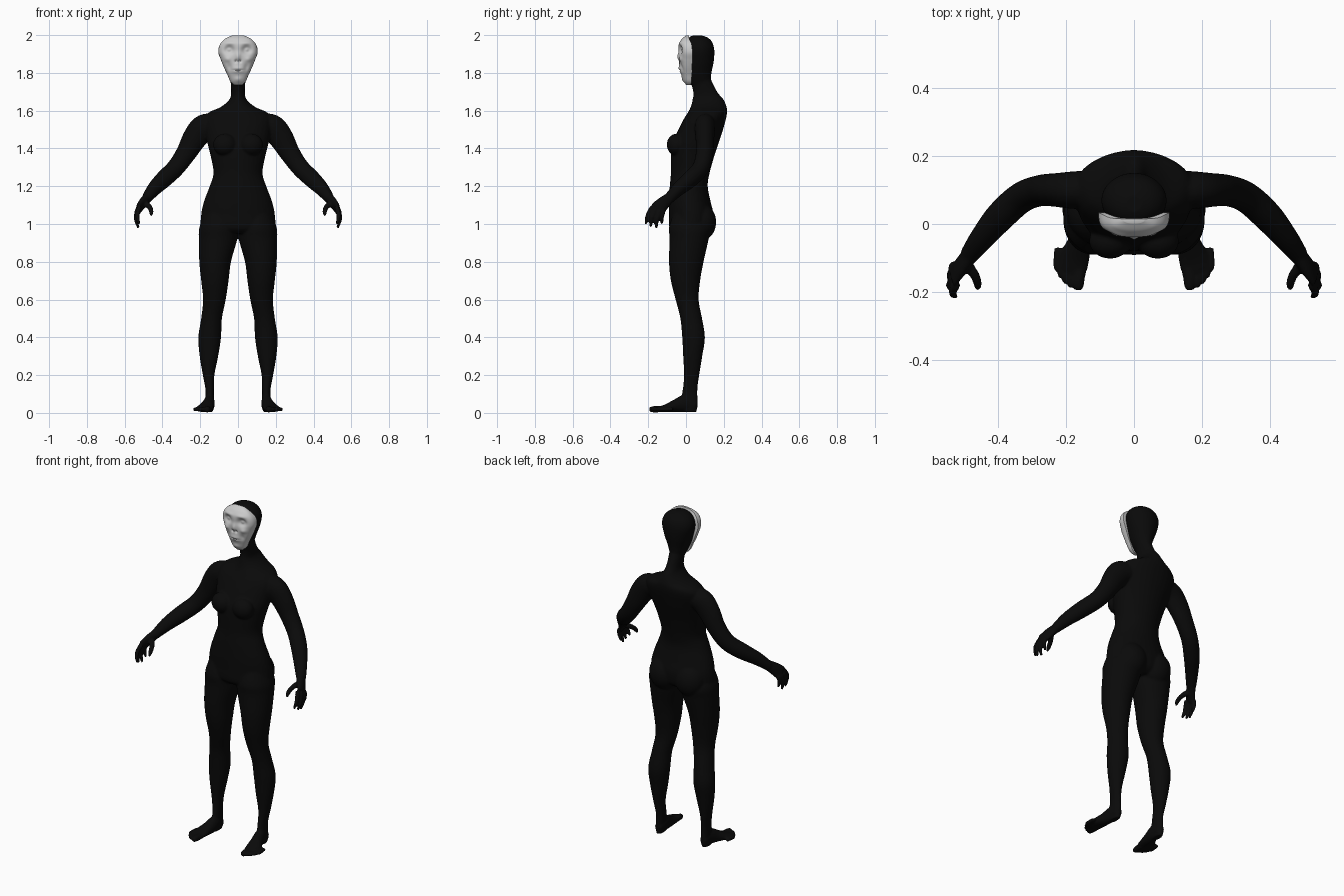
import bpy, bmesh, math
from mathutils import Vector


def material(name, value):
    m = bpy.data.materials.new(name)
    m.diffuse_color = (value, value, value, 1)
    return m


def spline(rows, k=6):
    """Resample rows of numbers along a smooth curve."""
    out = []
    for i in range(len(rows) - 1):
        a, b, c, d = (rows[max(i - 1, 0)], rows[i], rows[i + 1],
                      rows[min(i + 2, len(rows) - 1)])
        for s in range(k):
            t = s / k
            out.append([0.5 * (2 * q + (r - p) * t + (2 * p - 5 * q + 4 * r - w) * t * t
                               + (3 * q - p - 3 * r + w) * t ** 3)
                        for p, q, r, w in zip(a, b, c, d)])
    out.append(list(rows[-1]))
    return out


def loft(bm, rings):
    """Skin a list of closed rings and cap both ends."""
    vs = [[bm.verts.new(p) for p in ring] for ring in rings]
    n = len(vs[0])
    for a, b in zip(vs, vs[1:]):
        for j in range(n):
            bm.faces.new((a[j], a[(j + 1) % n], b[(j + 1) % n], b[j]))
    bm.faces.new(vs[0][::-1])
    bm.faces.new(vs[-1])


def oval(c, u, v, n=32):
    return [c + u * math.cos(2 * math.pi * j / n) + v * math.sin(2 * math.pi * j / n)
            for j in range(n)]


def stack(bm, rows, side=1):
    """Level ovals from rows of (z, x left, x right, y front, y back)."""
    loft(bm, [oval(Vector((side * (xl + xr) / 2, (yf + yb) / 2, z)),
                   Vector(((xr - xl) / 2, 0, 0)), Vector((0, (yb - yf) / 2, 0)))
              for z, xl, xr, yf, yb in spline(rows)])


def limb(bm, rows, ref, side=1):
    """Ovals swept along a path of (x, y, z, radius a, radius b)."""
    rows = spline(rows)
    pts = [Vector(r[:3]) for r in rows]
    rings = []
    for i, r in enumerate(rows):
        t = pts[min(i + 1, len(pts) - 1)] - pts[max(i - 1, 0)]
        a = t.cross(Vector(ref)).normalized()
        b = a.cross(t).normalized()
        rings.append([Vector((p.x * side, p.y, p.z))
                      for p in oval(pts[i], a * r[3], b * r[4], 20)])
    loft(bm, rings)


def ball(bm, c, r):
    res = bmesh.ops.create_uvsphere(bm, u_segments=24, v_segments=16, radius=1)
    for v in res["verts"]:
        v.co = Vector([c[i] + v.co[i] * r[i] for i in range(3)])


def finish(bm, name, mat):
    bmesh.ops.recalc_face_normals(bm, faces=bm.faces)
    me = bpy.data.meshes.new(name)
    bm.to_mesh(me)
    bm.free()
    me.materials.append(mat)
    me.shade_smooth()
    ob = bpy.data.objects.new(name, me)
    bpy.context.collection.objects.link(ob)
    return ob


black = material("black suit", 0.003)
bone = material("bone grey", 0.6)

bm = bmesh.new()

# Torso and neck: z, half width, front, back
torso = [(1.77, .04, .02, .13), (1.70, .036, .038, .165), (1.66, .045, .035, .198),
         (1.62, .09, .025, .215), (1.59, .155, .01, .217), (1.55, .18, -.015, .21),
         (1.48, .172, -.05, .19), (1.42, .16, -.075, .17), (1.36, .145, -.08, .15),
         (1.27, .13, -.08, .125), (1.20, .15, -.086, .115), (1.12, .18, -.09, .13),
         (1.05, .195, -.09, .145), (.98, .195, -.088, .135), (.95, .15, -.06, .10)]
stack(bm, [(z, -w, w, f, b) for z, w, f, b in torso])

# Head
head = [(1.74, .035, .02, .13), (1.80, .06, -.01, .135), (1.86, .082, -.012, .147),
        (1.92, .096, -.012, .15), (1.96, .086, -.005, .14), (1.985, .06, .012, .118),
        (1.998, .025, .035, .085)]
stack(bm, [(z, -w, w, f, b) for z, w, f, b in head])

for s in (-1, 1):
    # Chest and seat
    ball(bm, (s * .07, -.05, 1.42), (.062, .052, .058))
    ball(bm, (s * .085, .075, 1.01), (.09, .085, .10))

    # Leg: z, inner, outer, front, back
    stack(bm, [(1.05, .01, .18, -.07, .10), (.98, .0, .205, -.09, .13),
               (.92, .004, .208, -.087, .12), (.80, .037, .205, -.09, .093),
               (.70, .05, .195, -.08, .075), (.60, .065, .185, -.055, .067),
               (.50, .085, .195, -.03, .085), (.40, .09, .21, -.02, .10),
               (.30, .105, .203, -.015, .086), (.20, .125, .186, -.01, .07),
               (.12, .128, .172, -.018, .06), (.04, .128, .174, -.03, .062),
               (.005, .133, .17, -.02, .055)], s)

    # Foot and toes
    limb(bm, [(.15, .05, .035, .022, .028), (.151, 0, .05, .028, .046),
              (.16, -.05, .038, .034, .036), (.175, -.10, .026, .045, .022),
              (.186, -.14, .019, .046, .014)], (0, 0, 1), s)
    for x, y, r in ((.163, -.195, .017), (.186, -.188, .011), (.202, -.176, .011),
                    (.216, -.158, .010), (.228, -.138, .010)):
        limb(bm, [(x - .004, y + .07, .02, r, r), (x, y + .02, .019, r, r),
                  (x, y, .017, r * .6, r * .6)], (0, 0, 1), s)

    # Arm
    limb(bm, [(.10, .11, 1.53, .05, .05), (.175, .10, 1.515, .068, .055),
              (.225, .10, 1.46, .066, .05), (.275, .098, 1.375, .054, .046),
              (.33, .078, 1.298, .048, .045), (.39, .025, 1.24, .046, .044),
              (.445, -.04, 1.185, .038, .036), (.487, -.095, 1.13, .026, .028)],
         (0, 1, 0), s)

    # Palm
    limb(bm, [(.475, -.08, 1.145, .026, .024), (.505, -.12, 1.11, .036, .021),
              (.528, -.15, 1.078, .042, .015)], (1, 0, 0), s)

    # Fingers: knuckle, middle joint, tip
    for a, b, c in (((.522, -.178, 1.09), (.533, -.203, 1.045), (.522, -.213, .998)),
                    ((.532, -.16, 1.078), (.541, -.182, 1.03), (.530, -.187, .985)),
                    ((.533, -.14, 1.07), (.540, -.154, 1.025), (.527, -.157, .978)),
                    ((.528, -.12, 1.07), (.534, -.127, 1.04), (.524, -.128, 1.0))):
        limb(bm, [(*a, .013, .013), (*b, .0115, .0115), (*c, .007, .007)], (1, 0, 0), s)

    # Thumb
    limb(bm, [(.495, -.115, 1.11, .018, .018), (.468, -.15, 1.09, .014, .014),
              (.459, -.178, 1.065, .012, .012), (.460, -.19, 1.043, .007, .007)],
         (1, 0, 0), s)

# Fuse the parts into one continuous skin
body = finish(bm, "body", black)
fuse = body.modifiers.new("fuse", "REMESH")
fuse.mode = "VOXEL"
fuse.voxel_size = 0.006
fuse.use_smooth_shade = True
soften = body.modifiers.new("soften", "SMOOTH")
soften.factor = 0.5
soften.iterations = 4

# Skull mask relief: x, z, size x, size z, depth (positive sinks in)
relief = [(0, 1.885, .012, .022, -.009), (0, 1.815, .026, .004, .007),
          (0, 1.818, .035, .018, -.007), (0, 1.765, .02, .014, -.005)]
for s in (-1, 1):
    relief += [(s * .047, 1.922, .023, .02, .024), (s * .047, 1.922, .012, .011, -.013),
               (s * .045, 1.958, .03, .010, -.005), (s * .011, 1.862, .007, .008, .010),
               (s * .058, 1.872, .018, .014, -.008), (s * .045, 1.83, .014, .02, .008)]

# Mask shell: z, half width, front, back edge
mask = [(1.736, .022, .002, .025), (1.755, .041, -.012, .03), (1.79, .056, -.024, .03),
        (1.83, .075, -.034, .032), (1.87, .091, -.036, .034), (1.91, .104, -.038, .034),
        (1.95, .096, -.038, .03), (1.98, .069, -.022, .018), (1.999, .03, .002, .015)]
bm = bmesh.new()
rings = []
for z, w, yf, yb in spline(mask, 10):
    ring = []
    for j in range(65):
        u = math.pi * (j / 64 - .5)
        x, c = w * math.sin(u), max(math.cos(u), 0) ** .6
        dent = sum(d * math.exp(-((x - px) / sx) ** 2 - ((z - pz) / sz) ** 2)
                   for px, pz, sx, sz, d in relief)
        ring.append(Vector((x, yb - (yb - yf) * c + dent * c, z)))
    rings.append(ring)
loft(bm, rings)
shell = finish(bm, "skull_mask", bone)
bpy.context.view_layer.objects.active = shell
shell.select_set(True)
bpy.ops.object.shade_smooth_by_angle(angle=math.radians(50))
